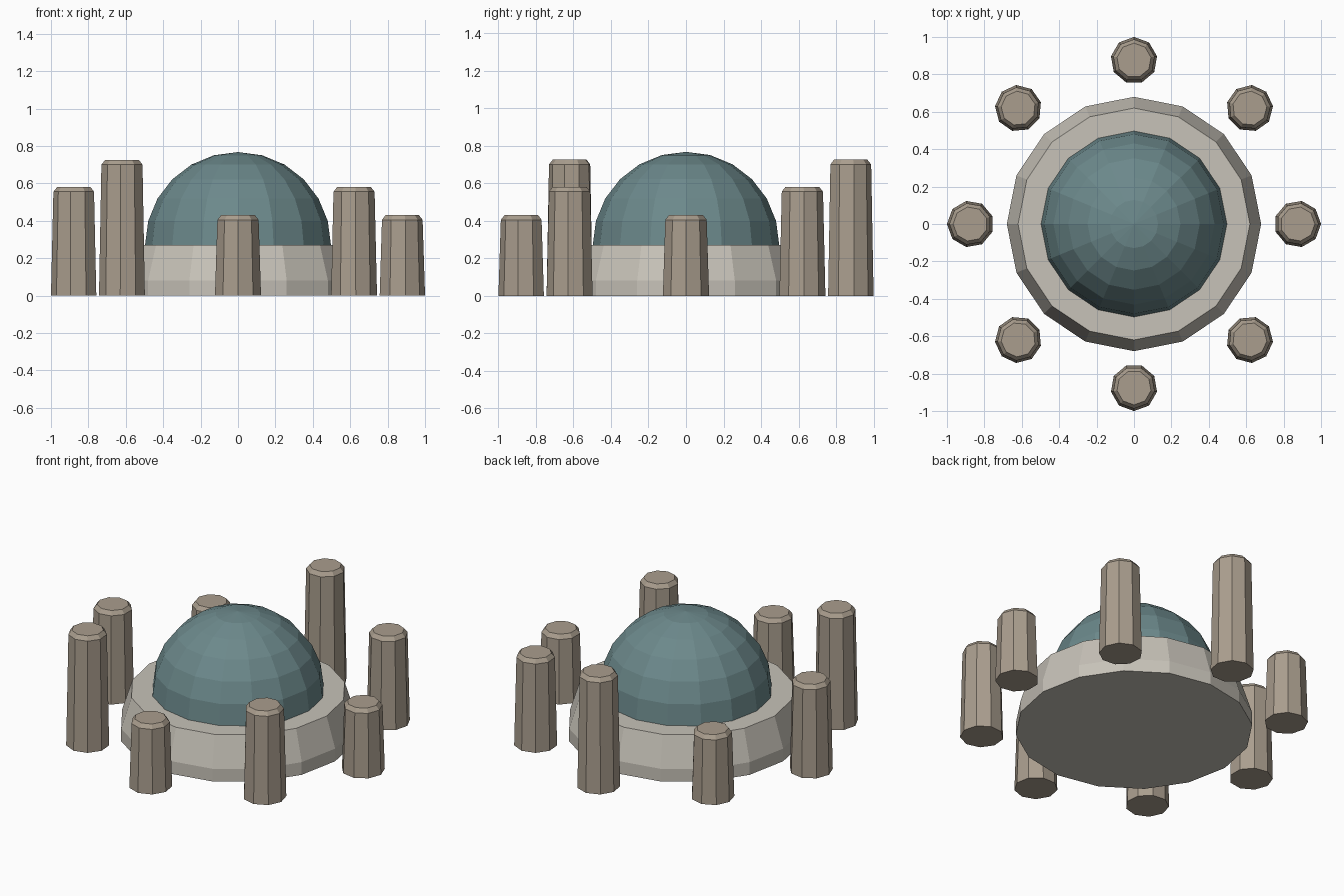
import bpy, bmesh, math

if "Cube" in bpy.data.objects:
    bpy.data.objects.remove(bpy.data.objects["Cube"])


def material(name, rgb):
    m = bpy.data.materials.new(name)
    m.diffuse_color = (*rgb, 1)
    m.use_nodes = True
    m.node_tree.nodes["Principled BSDF"].inputs["Base Color"].default_value = m.diffuse_color
    return m


def lathe(name, profile, sides, mat, location=(0, 0, 0), turn=0.0, cap_bottom=True):
    """Flat-faced revolved solid; a profile point of radius 0 becomes a pole."""
    bm = bmesh.new()
    rings = []
    for r, z in profile:
        if r == 0:
            rings.append([bm.verts.new((0, 0, z))])
        else:
            rings.append([bm.verts.new((r * math.cos(turn + math.tau * i / sides),
                                        r * math.sin(turn + math.tau * i / sides), z))
                          for i in range(sides)])
    for a, b in zip(rings, rings[1:]):
        for i in range(sides):
            j = (i + 1) % sides
            if len(b) == 1:
                bm.faces.new((a[i], a[j], b[0]))
            else:
                bm.faces.new((a[i], a[j], b[j], b[i]))
    if cap_bottom:
        bm.faces.new(rings[0][::-1])
    if len(rings[-1]) > 1:
        bm.faces.new(rings[-1])
    mesh = bpy.data.meshes.new(name)
    bm.to_mesh(mesh)
    bm.free()
    mesh.materials.append(mat)
    obj = bpy.data.objects.new(name, mesh)
    obj.location = location
    bpy.context.collection.objects.link(obj)
    return obj


pale = material("pale_stone", (0.57, 0.54, 0.48))
tan = material("tan_stone", (0.40, 0.34, 0.27))
teal = material("teal_dome", (0.15, 0.25, 0.26))

# Round plinth with a short upright foot and sloping wall
lathe("plinth", [(0.68, 0), (0.68, 0.08), (0.62, 0.27)], 16, pale)

# Hemisphere dome, six bands
R = 0.497
dome = [(R * math.cos(math.radians(15 * k)), 0.27 + R * math.sin(math.radians(15 * k)))
        for k in range(6)] + [(0, 0.27 + R)]
lathe("dome", dome, 16, teal, cap_bottom=False)

# Ring of eight tapered pillars in three repeating heights
heights = (0.43, 0.58, 0.725)
for i in range(8):
    a = math.tau * i / 8
    h = heights[i % 3]
    lathe(f"pillar_{i + 1}", [(0.125, 0), (0.112, h - 0.025), (0.092, h)], 9, tan,
          location=(0.875 * math.cos(a), 0.875 * math.sin(a), 0), turn=a)
